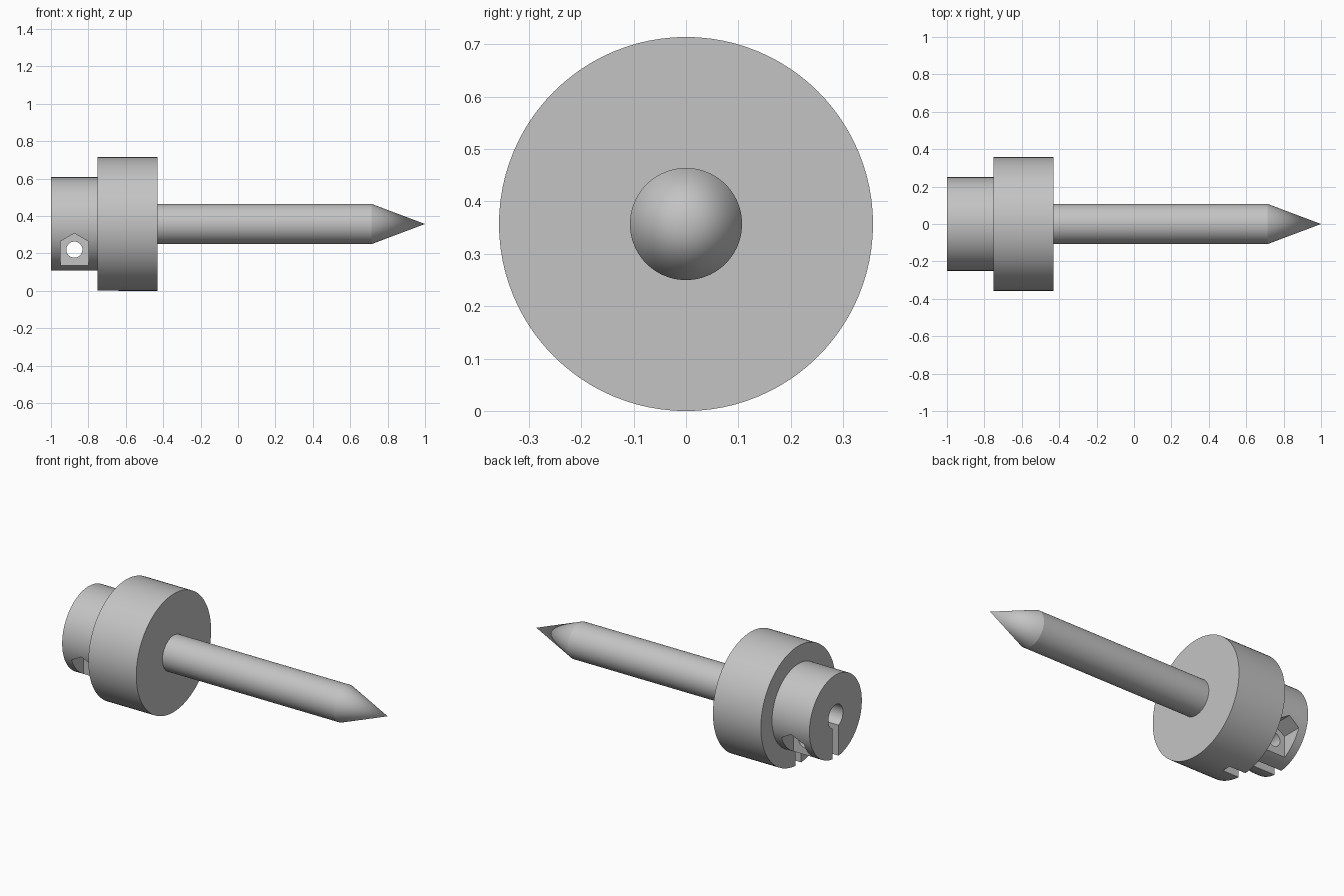
import bpy, bmesh
from math import tau, radians, sqrt
from mathutils import Matrix, Vector

if "Cube" in bpy.data.objects:
    bpy.data.objects.remove(bpy.data.objects["Cube"])

AXIS_Z = 0.357          # height of the turning axis
SCREW_X, SCREW_Z = -0.875, 0.22

grey = bpy.data.materials.new("plain grey")
grey.use_nodes = True
grey.diffuse_color = (0.55, 0.55, 0.55, 1)
grey.node_tree.nodes["Principled BSDF"].inputs["Base Color"].default_value = grey.diffuse_color


def finish(name, bm):
    """Turn a bmesh into a named grey object."""
    bmesh.ops.recalc_face_normals(bm, faces=bm.faces)
    mesh = bpy.data.meshes.new(name)
    bm.to_mesh(mesh)
    bm.free()
    mesh.materials.append(grey)
    obj = bpy.data.objects.new(name, mesh)
    bpy.context.collection.objects.link(obj)
    return obj


def lathe(name, profile, steps=96):
    """Turn a profile of (x, radius) points around the long axis."""
    bm = bmesh.new()
    verts = [bm.verts.new((x, 0, AXIS_Z + r)) for x, r in profile]
    edges = [bm.edges.new(pair) for pair in zip(verts, verts[1:])]
    bmesh.ops.spin(bm, geom=verts + edges, cent=(0, 0, AXIS_Z), axis=(1, 0, 0),
                   angle=tau, steps=steps, use_merge=True)
    bmesh.ops.remove_doubles(bm, verts=bm.verts, dist=1e-5)
    return finish(name, bm)


def box(name, low, high):
    bm = bmesh.new()
    low, high = Vector(low), Vector(high)
    size = Matrix.Diagonal((*(high - low), 1))
    bmesh.ops.create_cube(bm, size=1, matrix=Matrix.Translation((low + high) / 2) @ size)
    return finish(name, bm)


def nut_pocket(name, side):
    """Hexagon-topped prism, open downwards, running outwards from the pocket floor."""
    radius = 0.087
    half = radius * sqrt(3) / 2
    outline = [(-half, -0.2), (half, -0.2), (half, radius / 2), (0, radius), (-half, radius / 2)]
    bm = bmesh.new()
    face = bm.faces.new([bm.verts.new((SCREW_X + x, side * 0.115, SCREW_Z + z)) for x, z in outline])
    grown = bmesh.ops.extrude_face_region(bm, geom=[face])
    bmesh.ops.translate(bm, vec=(0, side * 0.2, 0),
                        verts=[v for v in grown["geom"] if isinstance(v, bmesh.types.BMVert)])
    return finish(name, bm)


def screw_hole(name):
    bm = bmesh.new()
    place = Matrix.Translation((SCREW_X, 0, SCREW_Z)) @ Matrix.Rotation(radians(90), 4, "X")
    bmesh.ops.create_cone(bm, cap_ends=True, segments=48, radius1=0.043, radius2=0.043,
                          depth=0.8, matrix=place)
    return finish(name, bm)


def select_only(obj):
    bpy.ops.object.select_all(action="DESELECT")
    obj.select_set(True)
    bpy.context.view_layer.objects.active = obj


def cut(target, cutter):
    select_only(target)
    mod = target.modifiers.new("cut", "BOOLEAN")
    mod.operation, mod.solver, mod.object = "DIFFERENCE", "EXACT", cutter
    bpy.ops.object.modifier_apply(modifier=mod.name)
    bpy.data.objects.remove(cutter)


# Stepped collar: narrow clamping hub and wide flange
collar = lathe("clamp_collar", [(-1, 0), (-1, 0.25), (-0.75, 0.25), (-0.75, 0.357),
                                (-0.43, 0.357), (-0.43, 0)])

# Shaft bore, clamping slot, cross screw hole and a nut pocket on each side
cut(collar, lathe("bore_cutter", [(-1.1, 0), (-1.1, 0.07), (-0.64, 0.07), (-0.64, 0)], 64))
cut(collar, box("slot_cutter", (-1.1, -0.028, -0.1), (-0.64, 0.028, AXIS_Z)))
cut(collar, screw_hole("screw_cutter"))
for side in (-1, 1):
    cut(collar, nut_pocket("pocket_cutter", side))

# Pointed rod, seated slightly inside the flange
spike = lathe("pointed_rod", [(-0.5, 0), (-0.5, 0.107), (0.715, 0.107), (1, 0)])

for part in (collar, spike):
    select_only(part)
    bpy.ops.object.shade_smooth_by_angle(angle=radians(15))
